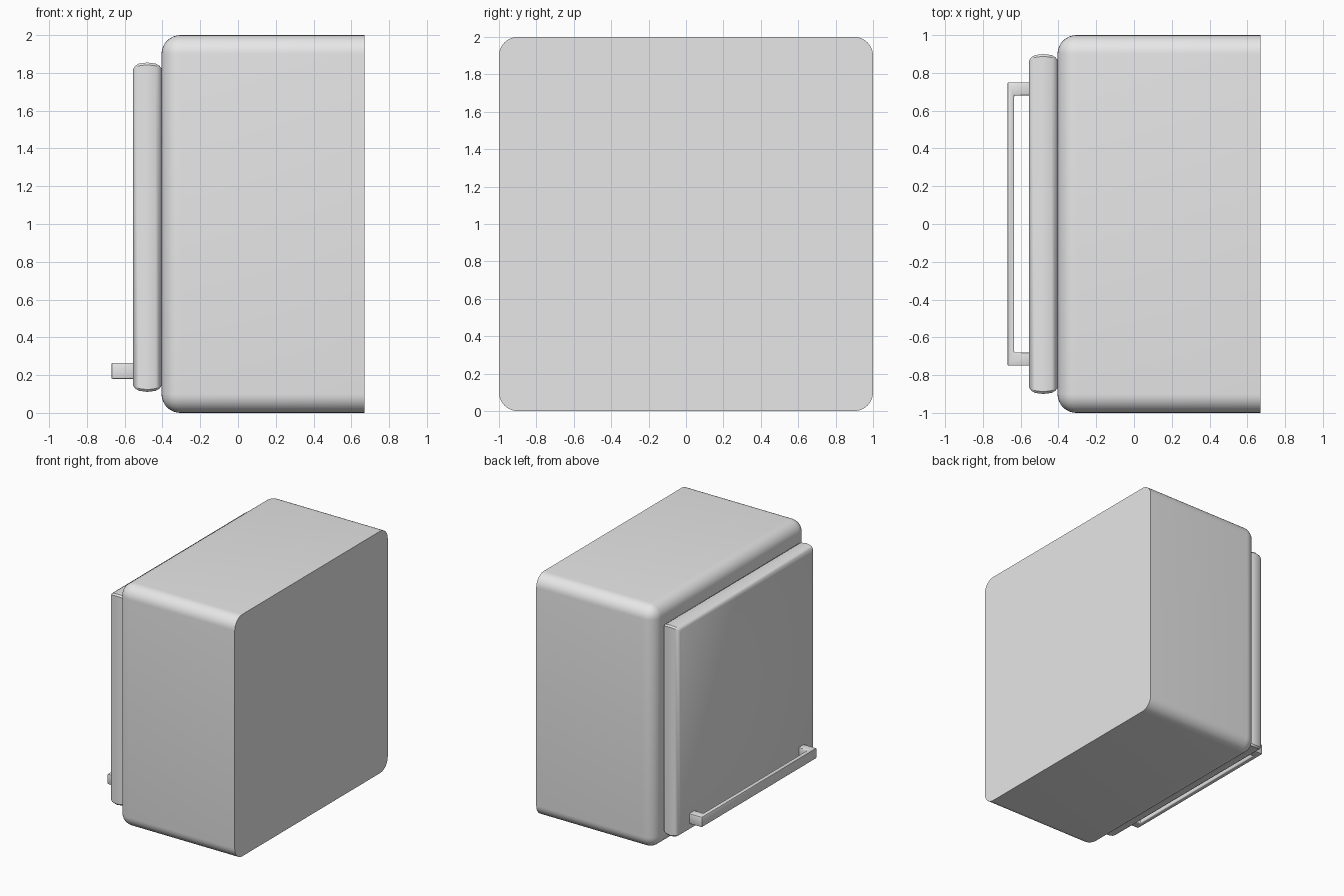
import bpy, bmesh

cube = bpy.data.objects.get("Cube")
if cube:
    bpy.data.objects.remove(cube, do_unlink=True)

grey = bpy.data.materials.new("light_grey")
grey.use_nodes = True
COLOUR = (0.8, 0.8, 0.8, 1)
grey.diffuse_color = COLOUR
grey.node_tree.nodes["Principled BSDF"].inputs["Base Color"].default_value = COLOUR


def finish(name, bm, angle=0.6):
    bmesh.ops.recalc_face_normals(bm, faces=bm.faces)
    mesh = bpy.data.meshes.new(name)
    bm.to_mesh(mesh)
    bm.free()
    mesh.materials.append(grey)
    obj = bpy.data.objects.new(name, mesh)
    bpy.context.collection.objects.link(obj)
    bpy.ops.object.select_all(action="DESELECT")
    obj.select_set(True)
    bpy.context.view_layer.objects.active = obj
    bpy.ops.object.shade_smooth_by_angle(angle=angle)
    return obj


def box(x, y, z):
    """Box from three (low, high) ranges."""
    bm = bmesh.new()
    bmesh.ops.create_cube(bm, size=1)
    for v in bm.verts:
        v.co = [r[0] if c < 0 else r[1] for c, r in zip(v.co, (x, y, z))]
    return bm


def bevel(bm, edges, width, segments):
    bmesh.ops.bevel(bm, geom=edges, offset=width, segments=segments,
                    profile=0.5, affect="EDGES", clamp_overlap=True)


# Cabinet: every edge rounded except those around the flat +x side
bm = box((-0.405, 0.67), (-1, 1), (0, 2))
rounded = [e for e in bm.edges if any(v.co.x < 0 for v in e.verts)]
bevel(bm, rounded, 0.1, 8)
finish("cabinet", bm)

# Door: rounded-corner slab whose rim bulges gently outwards
bm = bmesh.new()
rim = [(-0.555, 0.035), (-0.545, 0.018), (-0.525, 0.006), (-0.48, 0),
       (-0.435, 0.006), (-0.415, 0.018), (-0.403, 0.035)]
rings = []
for x, inset in rim:
    hy, hz, c = 0.9 - inset, 0.872 - inset, 0.012
    ring = []
    for sy, sz in ((1, 1), (-1, 1), (-1, -1), (1, -1)):
        pair = [(sy * hy, sz * (hz - c)), (sy * (hy - c), sz * hz)]
        ring += pair if sy * sz > 0 else pair[::-1]
    rings.append([bm.verts.new((x, y, z + 0.983)) for y, z in ring])
for a, b in zip(rings, rings[1:]):
    for i in range(len(a)):
        j = (i + 1) % len(a)
        bm.faces.new((a[i], a[j], b[j], b[i]))
bm.faces.new(rings[0])
bm.faces.new(rings[-1])
finish("door", bm)

# Handle: U-shaped bar extruded upwards
bm = bmesh.new()
half = [(-0.55, 0.68), (-0.635, 0.68)]
outer = [(-0.67, 0.75), (-0.55, 0.75)]
path = half + [(x, -y) for x, y in half[::-1]]
path += [(x, -y) for x, y in outer[::-1]] + outer
face = bm.faces.new([bm.verts.new((x, y, 0.18)) for x, y in path])
top = bmesh.ops.extrude_face_region(bm, geom=[face])["geom"]
for v in top:
    if isinstance(v, bmesh.types.BMVert):
        v.co.z = 0.265
bmesh.ops.recalc_face_normals(bm, faces=bm.faces)
bevel(bm, bm.edges[:], 0.007, 2)
finish("door_handle", bm)
